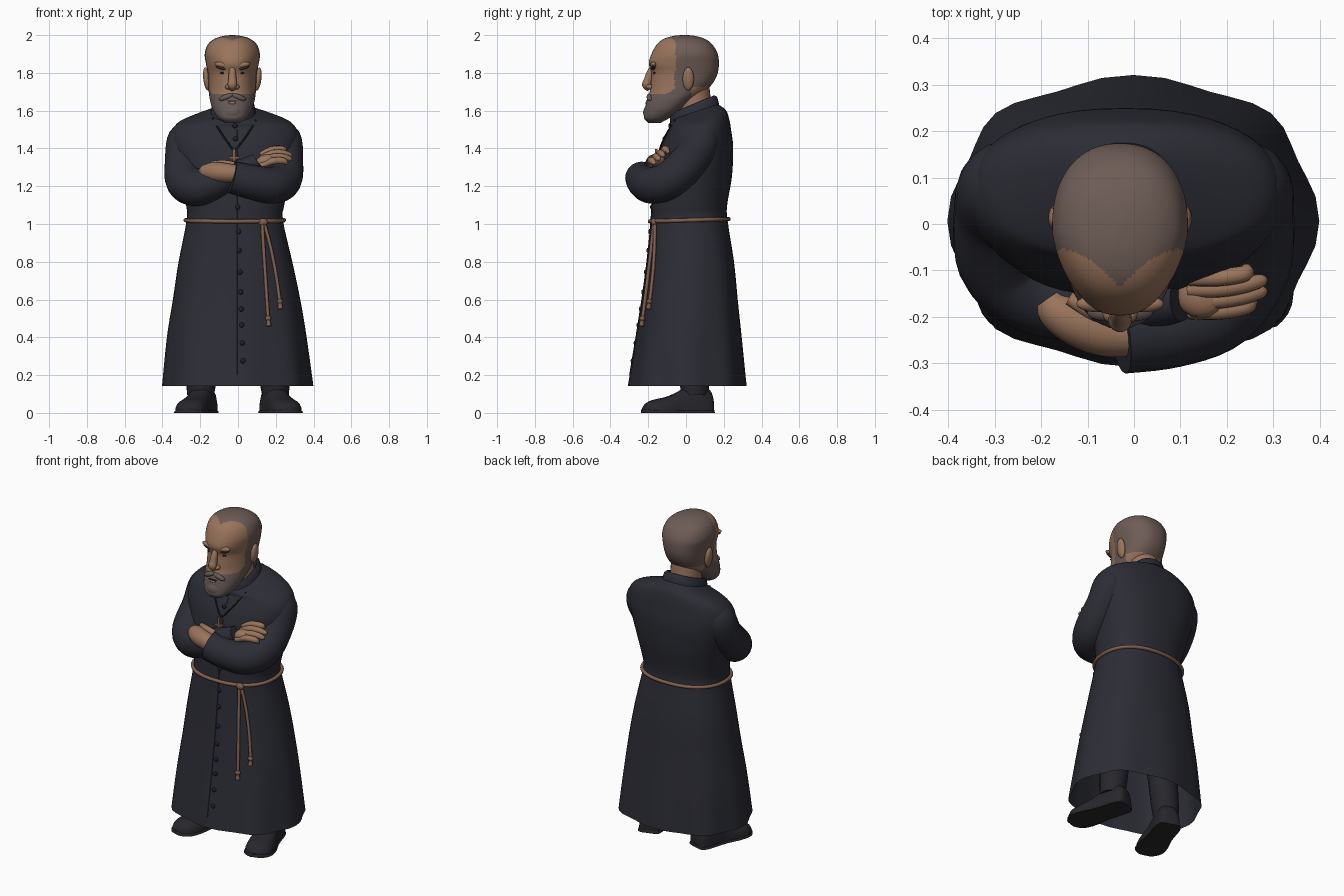
import bpy, bmesh, math
from mathutils import Vector, Matrix
from mathutils.bvhtree import BVHTree

if "Cube" in bpy.data.objects:
    bpy.data.objects.remove(bpy.data.objects["Cube"])

def mat(name, r, g, b):
    m = bpy.data.materials.new(name)
    m.diffuse_color = (r, g, b, 1)
    m.use_nodes = True
    m.node_tree.nodes["Principled BSDF"].inputs["Base Color"].default_value = m.diffuse_color
    return m

CLOTH = mat("dark cloth", .025, .026, .036)
SHOE = mat("shoe black", .02, .02, .025)
SKIN = mat("skin", .32, .175, .105)
HAIR = mat("hair brown grey", .155, .108, .093)
BEARD = mat("beard grey", .13, .10, .093)
ROPE = mat("rope brown", .22, .115, .075)
DARK = mat("dark detail", .014, .013, .015)
BROW = mat("eyebrow", .05, .035, .03)

def finish(name, bm, mats, rule=None, angle=50):
    bmesh.ops.recalc_face_normals(bm, faces=bm.faces)
    if rule:
        for f in bm.faces:
            f.material_index = rule(f.calc_center_median())
    me = bpy.data.meshes.new(name)
    bm.to_mesh(me)
    bm.free()
    ob = bpy.data.objects.new(name, me)
    bpy.context.collection.objects.link(ob)
    for m in mats:
        me.materials.append(m)
    bpy.ops.object.select_all(action='DESELECT')
    ob.select_set(True)
    bpy.context.view_layer.objects.active = ob
    bpy.ops.object.shade_smooth_by_angle(angle=math.radians(angle))
    return ob

def dense(rows, k):
    """Catmull-Rom interpolation of rows of numbers."""
    out, n = [], len(rows)
    for i in range(n - 1):
        a, b, c, d = rows[max(i-1, 0)], rows[i], rows[i+1], rows[min(i+2, n-1)]
        for j in range(k):
            t = j / k
            out.append([.5*(2*q + (r-p)*t + (2*p-5*q+4*r-s)*t*t + (3*q-p-3*r+s)*t**3)
                        for p, q, r, s in zip(a, b, c, d)])
    return out + [list(rows[-1])]

def loft(name, rings, mats, caps=(True, True), rule=None, closed=False, angle=50):
    bm = bmesh.new()
    vs = [[bm.verts.new(p) for p in r] for r in rings]
    n = len(rings[0])
    for i in range(len(vs) - (0 if closed else 1)):
        a, b = vs[i], vs[(i+1) % len(vs)]
        for j in range(n):
            bm.faces.new((a[j], a[(j+1) % n], b[(j+1) % n], b[j]))
    if caps[0]: bm.faces.new(vs[0])
    if caps[1]: bm.faces.new(vs[-1])
    return finish(name, bm, mats, rule, angle)

def ring(z, x0, x1, y0, y1, tilt=0, n=48, e=2.3, fold=0):
    """Horizontal superellipse ring between the given limits."""
    out = []
    for i in range(n):
        t = 2*math.pi*i/n
        c, s = math.cos(t), math.sin(t)
        k = 1 + fold*math.cos(8*t)
        x = (x1-x0)/2*k*math.copysign(abs(c)**(2/e), c)
        y = (y1-y0)/2*k*math.copysign(abs(s)**(2/e), s)
        out.append(((x0+x1)/2 + x, (y0+y1)/2 + y, z + tilt*y))
    return out

def tube(name, pts, m, k=5, n=14, closed=False):
    """Round tube along (x, y, z, radius) points."""
    rows = pts if closed else dense(pts, k)
    P = [Vector(r[:3]) for r in rows]
    rings, nrm = [], None
    for i, p in enumerate(P):
        if closed:
            t = P[(i+1) % len(P)] - P[i-1]
        else:
            t = P[min(i+1, len(P)-1)] - P[max(i-1, 0)]
        t.normalize()
        if nrm is None:
            nrm = t.orthogonal()
        nrm = (nrm - t*nrm.dot(t)).normalized()
        b = t.cross(nrm)
        rings.append([p + (nrm*math.cos(a) + b*math.sin(a))*max(rows[i][3], .001)
                      for a in (2*math.pi*j/n for j in range(n))])
    return loft(name, rings, [m], (not closed, not closed), closed=closed)

def ball(name, loc, size, m, rot=0, seg=16):
    bm = bmesh.new()
    bmesh.ops.create_uvsphere(bm, u_segments=seg, v_segments=seg//2 + 2, radius=1)
    bm.transform(Matrix.Translation(loc) @ Matrix.Rotation(rot, 4, 'Y') @ Matrix.Diagonal((*size, 1)))
    return finish(name, bm, [m])

def box(name, loc, size, m, rot=0):
    bm = bmesh.new()
    bmesh.ops.create_cube(bm, size=1)
    bm.transform(Matrix.Translation(loc) @ Matrix.Rotation(rot, 4, 'Y') @ Matrix.Diagonal((*size, 1)))
    return finish(name, bm, [m], angle=30)

def tree(ob):
    me = ob.data
    return BVHTree.FromPolygons([v.co for v in me.vertices], [p.vertices[:] for p in me.polygons])

def front(tr, x, z, off=0):
    """Point on the front of a surface, pushed out by off."""
    hit = tr.ray_cast(Vector((x, -2, z)), Vector((0, 1, 0)))[0]
    return (x, (hit.y if hit else -.1) - off, z)

# Robe: z, x0, x1, y0, y1, tilt
rows = [(.142, -.392, .389, -.3, .313, 0), (.4, -.37, .357, -.26, .29, 0),
        (.6, -.341, .326, -.231, .271, 0), (.8, -.313, .286, -.206, .253, 0),
        (1.02, -.272, .238, -.185, .22, 0), (1.1, -.275, .245, -.18, .218, 0),
        (1.25, -.31, .275, -.165, .243, 0), (1.4, -.35, .312, -.135, .25, 0),
        (1.48, -.352, .318, -.105, .24, .06), (1.535, -.318, .283, -.085, .228, .15),
        (1.568, -.235, .2, -.085, .21, .24), (1.6, -.12, .07, -.07, .16, .35)]
robe = loft("robe", [ring(*r, fold=.026*max(0, (.95-r[0])/.8)) for r in dense(rows, 4)],
            [CLOTH], (False, True))
rt = tree(robe)

# Standing collar, tilted up to the back
loft("collar", [ring(1.58, -.145, .095, -.085, .175, .42), ring(1.62, -.138, .088, -.085, .165, .42),
                ring(1.635, -.122, .072, -.072, .15, .42), ring(1.6, -.11, .06, -.06, .14, .42)], [CLOTH])
tube("neck", [(-.03, .055, 1.5, .095), (-.03, .045, 1.62, .09), (-.03, .03, 1.76, .09)], SKIN, n=24)

# Sleeves
tube("right_sleeve", [(-.23, .09, 1.49, .05), (-.27, .082, 1.45, .1), (-.286, .03, 1.33, .102),
                      (-.28, -.075, 1.225, .102), (-.215, -.135, 1.195, .1), (-.12, -.165, 1.22, .085),
                      (.02, -.17, 1.285, .06), (.1, -.165, 1.33, .045)], CLOTH, n=20)
tube("left_sleeve", [(.19, .09, 1.49, .05), (.232, .082, 1.45, .1), (.244, .025, 1.34, .101),
                     (.238, -.085, 1.235, .1), (.18, -.175, 1.205, .098), (.08, -.218, 1.22, .092),
                     (-.03, -.237, 1.247, .086)], CLOTH, n=20)

# Hands
tube("left_hand", [(.0, -.24, 1.265, .045), (-.06, -.234, 1.27, .052), (-.12, -.212, 1.275, .053),
                   (-.165, -.185, 1.275, .045), (-.185, -.16, 1.275, .03)], SKIN)
tube("left_thumb", [(-.02, -.2, 1.31, .02), (-.08, -.19, 1.318, .022), (-.14, -.16, 1.318, .015)], SKIN, n=10)
ball("right_palm", (.145, -.155, 1.335), (.055, .048, .032), SKIN, -.3)
for i in range(4):
    y, z, e = -.108 - .024*i, 1.392 - .02*i, (.255, .285, .285, .265)[i]
    tube("right_finger", [(.12, y-.01, z-.025, .016), (.18, y-.008, z, .019),
                          (.235, y, z+.003, .018), (e-.01, y+.01, z-.008, .014), (e, y+.012, z-.014, .003)], SKIN, n=10)

# Rope belt and hanging ends
belt = []
for i in range(64):
    a = 2*math.pi*i/64
    d = Vector((math.cos(a), math.sin(a), 0))
    hit = rt.ray_cast(Vector((-.017, .02, 1.02)) + d*2, -d)[0]
    belt.append((*(hit + d*.006 + Vector((0, 0, .03*hit.y))), .011))
tube("rope_belt", belt, ROPE, n=8, closed=True)
ball("rope_knot", front(rt, .132, 1.01, .012), (.026, .016, .02), ROPE)
for path in ([(.128, 1.01), (.137, .85), (.15, .65), (.16, .5)], [(.138, 1.01), (.172, .88), (.2, .74), (.222, .59)]):
    tube("rope_end", [(*front(rt, x, z, .011), .0095) for x, z in path], ROPE, n=8)
    x, z = path[-1]
    ball("rope_end_knot", front(rt, x, z, .012), (.017, .015, .014), ROPE, seg=10)
    a, b = front(rt, x, z, .012), front(rt, x+.003, z-.04, .012)
    tube("rope_tassel", [(*a, .009), (*b, .014)], ROPE, k=2, n=8)

# Button row and placket edge
for z in (1.52, 1.45, 1.09, .96, .86, .745, .64, .55, .465, .37, .275):
    ball("button", front(rt, -.015 + .042*(1.5-z)/1.25, z, .001), (.014, .009, .014), DARK, seg=10)
tube("placket_edge", [(*front(rt, -.005, 1.5 - .13*i), .003) for i in range(11)], CLOTH, k=2, n=6)

# Necklace with cross
chain = [(-.135, 1.56), (-.1, 1.5), (-.06, 1.44), (-.02, 1.395), (.025, 1.44), (.06, 1.49), (.095, 1.55)]
tube("necklace", [(*front(rt, x, z, .003), .005) for x, z in chain], DARK, n=6)
cx, cy, cz = front(rt, -.02, 1.355, .012)
box("cross_upright", (cx, cy, cz), (.016, .012, .085), ROPE)
box("cross_bar", (cx, cy, cz-.005), (.055, .012, .014), ROPE)

# Head: z, half width, front y, back y
def head_rule(c):
    dx, y, z = abs(c.x + .03), c.y, c.z
    if z > 1.87 and y > -.135 + .95*dx - 3.5*max(0, dx-.045)*dx: return 1
    if y > .03: return 1 if z > 1.725 else 0
    if z > 1.80 and y > -.055: return 1
    if y > -.06 and z < 1.81: return 2
    return 2 if z < 1.685 + max(0, .55*(y + .115)) else 0

hd = [(1.535, .045, -.2, -.135), (1.56, .085, -.222, -.09), (1.6, .112, -.22, -.03),
      (1.65, .124, -.208, .03), (1.7, .126, -.192, .1), (1.75, .127, -.186, .145),
      (1.8, .13, -.183, .168), (1.85, .14, -.197, .174), (1.9, .146, -.183, .168),
      (1.95, .13, -.155, .14), (1.98, .095, -.118, .1), (1.995, .05, -.07, .05), (2.0, .01, -.025, .01)]
def egg(z, w, y0, y1):
    # narrower towards the face than the back of the skull
    r = ring(z, -w, w, y0, y1, n=100, e=2.3)
    return [(-.03 + x*(1 - .16*max(0, min(1, (-.02-y)/.16))), y, zz) for x, y, zz in r]
head = loft("head", [egg(*r) for r in dense(hd, 8)], [SKIN, HAIR, BEARD], rule=head_rule, angle=60)
ht = tree(head)

# Face
tube("nose", [(-.03, -.172, 1.835, .014), (-.03, -.19, 1.80, .019), (-.03, -.201, 1.76, .023),
              (-.03, -.208, 1.735, .025), (-.03, -.195, 1.71, .012)], SKIN, n=12)
for s in (-1, 1):
    ball("nostril", (-.03 + s*.022, -.192, 1.726), (.016, .02, .014), SKIN, seg=12)
    ball("ear", (-.03 + s*.136, .012, 1.768), (.018, .03, .062), SKIN, s*.12)
    ball("brow_ridge", front(ht, -.03 + s*.05, 1.842, -.012), (.045, .018, .016), SKIN, -s*.15)
    ball("eyebrow", front(ht, -.03 + s*.05, 1.824, -.006), (.04, .013, .008), BROW, -s*.25)
    ball("eye", front(ht, -.03 + s*.048, 1.8, -.004), (.018, .007, .006), DARK, seg=12)
    ball("moustache", front(ht, -.03 + s*.032, 1.672, -.006), (.042, .018, .015), BEARD, s*.35)
box("mouth", front(ht, -.03, 1.65, .001), (.05, .008, .005), DARK)
ball("lower_lip", front(ht, -.03, 1.64, -.004), (.022, .009, .007), SKIN, seg=12)
ball("chin_beard", (-.03, -.185, 1.59), (.06, .042, .045), BEARD)

# Shoes and legs: along, half width, height
shoe = [(.135, .03, .05), (.125, .056, .11), (.08, .068, .15), (.01, .068, .15), (-.05, .07, .115),
        (-.12, .082, .085), (-.19, .08, .07), (-.23, .055, .05), (-.248, .024, .03)]
def shoe_ring(y, w, h, M):
    out = []
    for i in range(20):
        t = 2*math.pi*i/20
        c, s = math.cos(t), math.sin(t)
        z = h*s**.8 if s > 0 else 0
        out.append(M @ Vector((w*math.copysign(abs(c)**.7, c), y, z)))
    return out
for s, side in ((-1, "right"), (1, "left")):
    M = Matrix.Translation((s*.2 + (.005 if s > 0 else 0), .01, 0)) @ Matrix.Rotation(s*.3, 4, 'Z')
    loft(side + "_shoe", [shoe_ring(*r, M) for r in dense(shoe, 3)], [SHOE])
    loft(side + "_sole", [shoe_ring(y*1.01, w + .006, .022, M) for y, w, h in dense(shoe, 2)], [SHOE])
    tube(side + "_leg", [(s*.2, .045, .09, .07), (s*.19, .045, .2, .08), (s*.15, .04, .6, .09)], SHOE, n=16)
